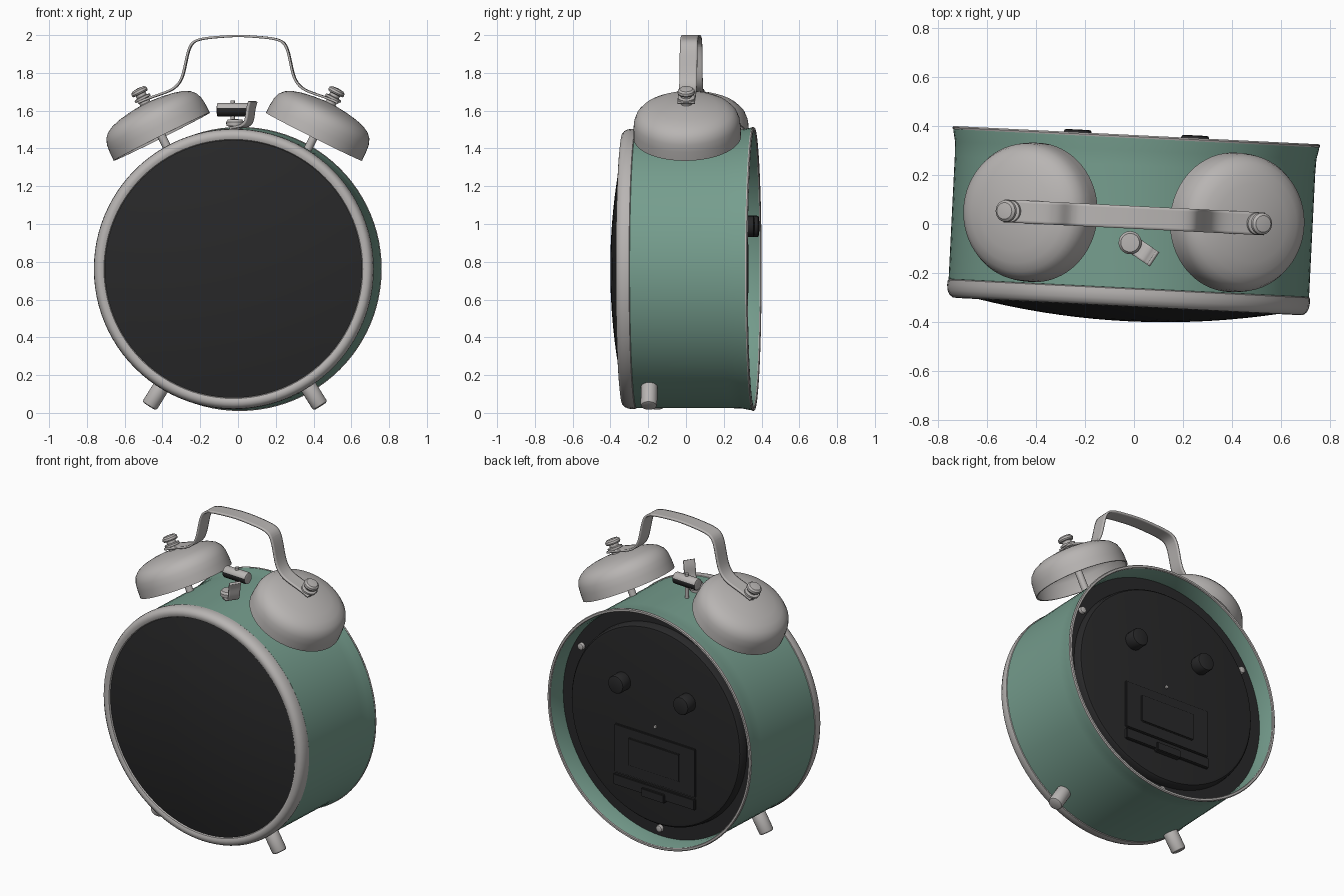
import bpy, bmesh, math
from mathutils import Vector, Matrix

cube = bpy.data.objects.get("Cube")
if cube:
    bpy.data.objects.remove(cube, do_unlink=True)

CX, CZ = -0.008, 0.762               # centre of the round case
TURN = Matrix.Rotation(-0.05, 4, 'Z')  # whole clock is turned slightly
parts = []


def material(name, rgb):
    m = bpy.data.materials.new(name)
    m.use_nodes = True
    m.diffuse_color = (*rgb, 1)
    bsdf = next(n for n in m.node_tree.nodes if n.type == 'BSDF_PRINCIPLED')
    bsdf.inputs["Base Color"].default_value = (*rgb, 1)
    return m


METAL = material("warm_grey_metal", (0.48, 0.46, 0.45))
GREEN = material("sage_green", (0.18, 0.34, 0.27))
BLACK = material("soft_black", (0.021, 0.021, 0.022))


def finish(name, bm, *mats):
    bmesh.ops.remove_doubles(bm, verts=bm.verts, dist=1e-5)
    bmesh.ops.recalc_face_normals(bm, faces=bm.faces)
    me = bpy.data.meshes.new(name)
    bm.to_mesh(me)
    bm.free()
    me.transform(TURN)
    for m in mats:
        me.materials.append(m)
    ob = bpy.data.objects.new(name, me)
    bpy.context.collection.objects.link(ob)
    parts.append(ob)
    return ob


def lathe(name, profile, origin, axis, mat, n=32, closed=False):
    """Revolve (radius, height) points around an axis through origin."""
    bm = bmesh.new()
    spin = Vector((0, 0, 1)).rotation_difference(Vector(axis)).to_matrix().to_4x4()
    frame = Matrix.Translation(origin) @ spin
    rings = []
    for r, h in profile:
        rings.append([bm.verts.new(frame @ Vector((r * math.cos(a), r * math.sin(a), h)))
                      for a in (math.tau * i / n for i in range(n))])
    pairs = list(zip(rings, rings[1:]))
    if closed:
        pairs.append((rings[-1], rings[0]))
    for a, b in pairs:
        for i in range(n):
            j = (i + 1) % n
            bm.faces.new((a[i], a[j], b[j], b[i]))
    bmesh.ops.dissolve_degenerate(bm, dist=1e-6, edges=bm.edges)
    return finish(name, bm, mat)


def rod(name, radius, start, end, origin, axis, mat, soft=0.0, n=24):
    """Capped cylinder with optionally chamfered ends."""
    s, k = soft, soft * 0.3
    prof = [(0, start), (radius - s, start), (radius - k, start + k), (radius, start + s),
            (radius, end - s), (radius - k, end - k), (radius - s, end), (0, end)]
    if not soft:
        prof = [(0, start), (radius, start), (radius, end), (0, end)]
    return lathe(name, prof, origin, axis, mat, n)


def box(name, centre, size, mat, bevel=0.005):
    bm = bmesh.new()
    bmesh.ops.create_cube(bm, size=1, matrix=Matrix.Translation(centre) @ Matrix.Diagonal((*size, 1)))
    bmesh.ops.bevel(bm, geom=bm.edges[:], offset=bevel, segments=2, affect='EDGES')
    return finish(name, bm, mat)


def strip(name, path, side, thickness, mat):
    """Bent metal band: a path widened by the side vector."""
    bm = bmesh.new()
    side = Vector(side) / 2
    rows = [(bm.verts.new(Vector(p) - side), bm.verts.new(Vector(p) + side)) for p in path]
    for a, b in zip(rows, rows[1:]):
        bm.faces.new((a[0], a[1], b[1], b[0]))
    ob = finish(name, bm, mat)
    sub = ob.modifiers.new("smooth_bends", 'SUBSURF')
    sub.levels = sub.render_levels = 3
    sub.boundary_smooth = 'PRESERVE_CORNERS'
    solid = ob.modifiers.new("thickness", 'SOLIDIFY')
    solid.thickness, solid.offset = thickness, 0
    return ob


# Case, rims and front glass
BACK = (0, 1, 0)
CENTRE = (CX, 0, CZ)
lathe("case_shell", [(0.72, -0.27), (0.737, -0.262), (0.737, 0.24), (0.739, 0.3), (0.748, 0.345),
                     (0.748, 0.354), (0.732, 0.354), (0.722, 0.3), (0.72, 0.24)],
      CENTRE, BACK, GREEN, 96, True)
lathe("back_rim", [(0.732, 0.352), (0.75, 0.35), (0.752, 0.357), (0.747, 0.363), (0.735, 0.363), (0.731, 0.358)],
      CENTRE, BACK, METAL, 96, True)
lathe("front_bezel", [(0.679, -0.318), (0.686, -0.332), (0.7, -0.338), (0.718, -0.336), (0.731, -0.325),
                      (0.739, -0.308), (0.742, -0.285), (0.74, -0.266), (0.732, -0.26), (0.69, -0.26)],
      CENTRE, BACK, METAL, 96, True)
lathe("front_glass", [(0.685 * i / 10, -0.398 + 0.075 * (i / 10) ** 2) for i in range(11)],
      CENTRE, BACK, BLACK, 96)

# Back plate with a raised centre
lathe("back_plate", [(0, 0.2), (0.722, 0.2), (0.722, 0.25), (0.635, 0.25), (0.63, 0.285), (0.62, 0.297),
                     (0.605, 0.3), (0, 0.3)], CENTRE, BACK, BLACK, 96)
for side, sx in (("left", 1), ("right", -1)):
    rod(side + "_setting_knob", 0.057, 0.29, 0.374, (CX + sx * 0.24, 0, CZ + 0.225), BACK, BLACK, 0.01)
for i in range(3):
    a = math.radians(30 + 120 * i)
    rod(f"plate_screw_{i + 1}", 0.022, 0.24, 0.272,
        (CX + 0.67 * math.cos(a), 0, CZ + 0.67 * math.sin(a)), BACK, METAL, 0.008, 16)
rod("centre_pin", 0.01, 0.29, 0.308, CENTRE, BACK, METAL, 0, 12)
box("battery_cover", (CX, 0.3, CZ - 0.215), (0.6, 0.02, 0.31), BLACK)
box("battery_cover_inset", (CX, 0.31, CZ - 0.21), (0.38, 0.016, 0.18), BLACK)
box("battery_ledge", (CX, 0.302, CZ - 0.415), (0.6, 0.03, 0.07), BLACK)
box("battery_latch", (CX, 0.31, CZ - 0.435), (0.17, 0.04, 0.055), BLACK)

# Feet, bells, posts and nuts on both sides
LEAN = math.radians(26.6)
for side, sx in (("left", 1), ("right", -1)):
    a = math.radians(32)
    rod(side + "_foot", 0.044, 0.7, 0.857, (CX, -0.175, CZ),
        (sx * math.sin(a), 0, -math.cos(a)), METAL, 0.012)

    seat = (sx * 0.403 - 0.002, 0.027, 1.462)
    up = (sx * math.sin(LEAN), 0, math.cos(LEAN))
    lathe(side + "_bell", [(0.285, 0), (0.284, 0.05), (0.28, 0.09), (0.268, 0.122), (0.245, 0.147), (0.21, 0.166),
                           (0.16, 0.18), (0.1, 0.19), (0.04, 0.196), (0, 0.197), (0, 0.187), (0.1, 0.18),
                           (0.2, 0.157), (0.25, 0.125), (0.27, 0.08), (0.276, 0)], seat, up, METAL, 64, True)
    rod(side + "_bell_post", 0.022, -0.13, 0.2, seat, up, METAL, 0, 20)
    lathe(side + "_bell_nut", [(0, 0.19), (0.03, 0.19), (0.03, 0.22), (0.045, 0.222), (0.045, 0.234), (0.028, 0.238),
                               (0.028, 0.252), (0.042, 0.254), (0.046, 0.262), (0.044, 0.274), (0.034, 0.283),
                               (0, 0.287)], seat, up, METAL)

# Carrying handle
half = [(0.53, 1.642), (0.48, 1.664), (0.41, 1.688), (0.34, 1.712), (0.295, 1.765), (0.277, 1.86),
        (0.257, 1.95), (0.215, 1.98), (0.11, 1.99)]
path = [(-x, 0.027, z) for x, z in half] + [(0, 0.027, 1.998)] + [(x, 0.027, z) for x, z in reversed(half)]
strip("carrying_handle", path, (0, 0.093, 0), 0.012, METAL)

# Hammer: grey on top and ends, dark underneath
hx, hy, hz = -0.03, 0.03, 1.605
hammer = rod("hammer_head", 0.036, -0.083, 0.083, (hx, hy, hz), (1, 0, 0), METAL, 0.006)
hammer.data.materials.append(BLACK)
for f in hammer.data.polygons:
    if f.normal.z < 0.25 and abs(f.normal.x) < 0.5:
        f.material_index = 1
rod("hammer_stem", 0.012, 1.46, 1.655, (hx, hy, 0), (0, 0, 1), METAL, 0, 16)

# Stop button with its bent clip
lathe("stop_button", [(0, 1.47), (0.03, 1.47), (0.03, 1.515), (0.046, 1.52), (0.047, 1.54), (0.038, 1.553), (0, 1.556)],
      (-0.012, -0.077, 0), (0, 0, 1), METAL)
out = Vector((0.85, -0.52, 0))
clip = [(0, 1.512), (0.05, 1.515), (0.085, 1.53), (0.097, 1.57), (0.1, 1.61), (0.115, 1.648)]
strip("stop_clip", [Vector((-0.012, -0.077, z)) + out * d for d, z in clip],
      (0.036, 0.06, 0), 0.014, METAL)

# Smooth shading with sharp edges kept
bpy.ops.object.select_all(action='DESELECT')
for ob in parts:
    ob.select_set(True)
bpy.context.view_layer.objects.active = parts[0]
bpy.ops.object.shade_smooth_by_angle(angle=math.radians(35))
